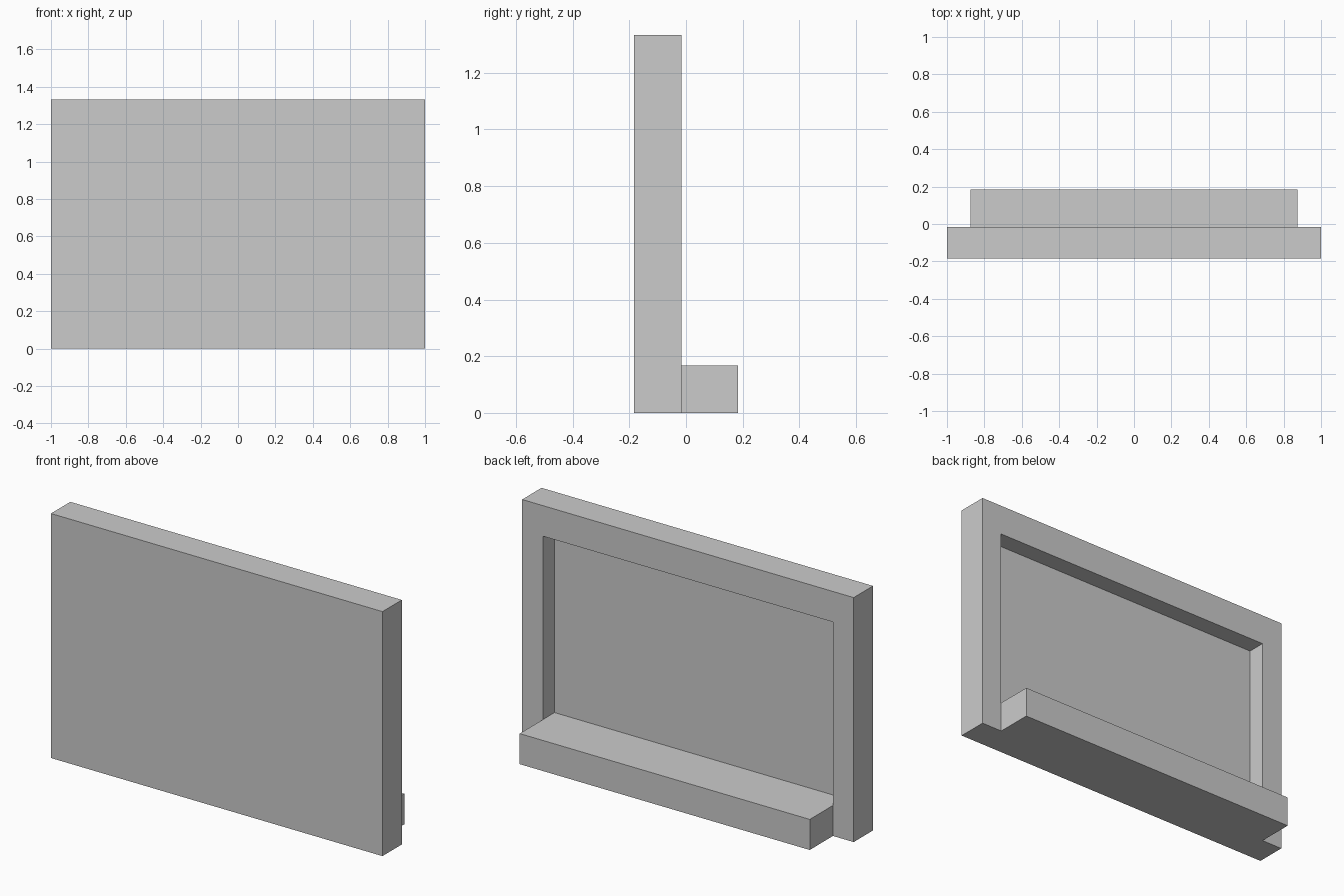
import bpy, bmesh, math
from mathutils import Vector, Matrix

if "Cube" in bpy.data.objects:
    bpy.data.objects.remove(bpy.data.objects["Cube"])

W, H = 2.0, 4 / 3                 # panel width and height
FRONT, BACK = -0.1833, -0.0167    # panel front and back planes
SIDE, RAIL = 0.125, 1 / 6         # frame borders: sides, top/bottom
RECESS, LEDGE = 0.1, 0.2          # recess depth, ledge projection

bm = bmesh.new()

# Panel slab
bmesh.ops.create_cube(bm, size=1, matrix=Matrix.Translation((0, (FRONT + BACK) / 2, H / 2))
                      @ Matrix.Diagonal((W, BACK - FRONT, H, 1)))

# Cut lines that mark the frame, the recess and the ledge
x_in = W / 2 - SIDE
for co, no in (((-x_in, 0, 0), (1, 0, 0)), ((x_in, 0, 0), (1, 0, 0)),
               ((0, 0, RAIL), (0, 0, 1)), ((0, 0, H - RAIL), (0, 0, 1))):
    bmesh.ops.bisect_plane(bm, geom=bm.verts[:] + bm.edges[:] + bm.faces[:],
                           plane_co=co, plane_no=no)


def push_back_cell(z, distance):
    """Extrude the middle-column cell of the back face at height z along y."""
    target = Vector((0, BACK, z))
    face = min(bm.faces, key=lambda f: (f.calc_center_median() - target).length)
    new = bmesh.ops.extrude_discrete_faces(bm, faces=[face])["faces"]
    bmesh.ops.translate(bm, verts=new[0].verts[:], vec=(0, distance, 0))


# Sunken field, then the ledge flush with its lower edge
push_back_cell(H / 2, -RECESS)
push_back_cell(RAIL / 2, LEDGE)

# Merge coplanar pieces into clean flat faces
bmesh.ops.remove_doubles(bm, verts=bm.verts[:], dist=1e-5)
bmesh.ops.dissolve_limit(bm, angle_limit=math.radians(1),
                         verts=bm.verts[:], edges=bm.edges[:])
bmesh.ops.recalc_face_normals(bm, faces=bm.faces[:])

mesh = bpy.data.meshes.new("framed_panel_with_ledge")
bm.to_mesh(mesh)
bm.free()
panel = bpy.data.objects.new("framed_panel_with_ledge", mesh)
bpy.context.collection.objects.link(panel)
